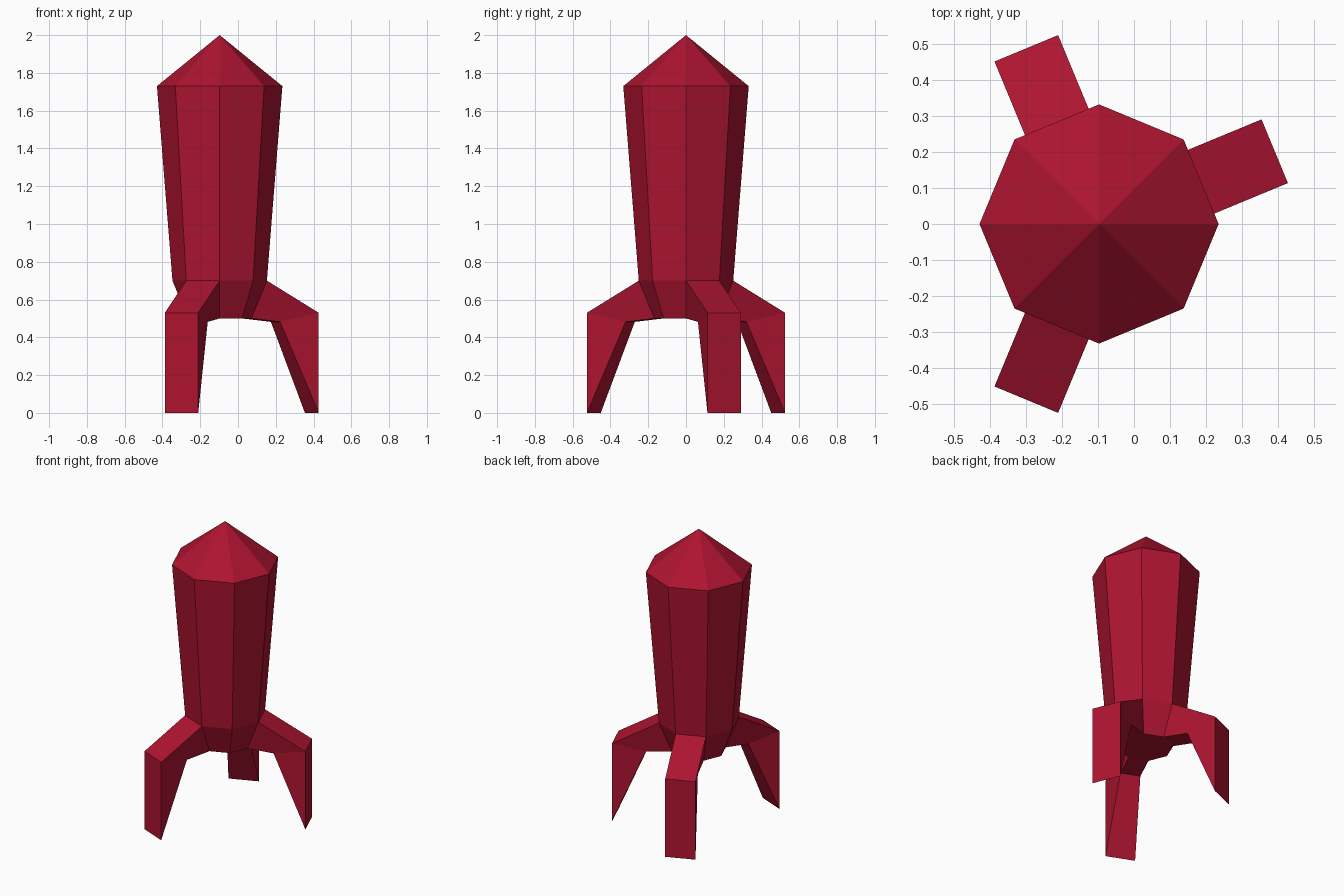
import bpy, bmesh
from math import sin, cos, pi, radians
from mathutils import Vector

if "Cube" in bpy.data.objects:
    bpy.data.objects.remove(bpy.data.objects["Cube"])

CX = -0.097          # hull axis
SIDES = 8
HALF = pi / SIDES

red = bpy.data.materials.new("crimson")
red.diffuse_color = (0.42, 0.007, 0.03, 1)
red.use_nodes = True
red.node_tree.nodes["Principled BSDF"].inputs["Base Color"].default_value = red.diffuse_color


def finish(name, bm):
    bmesh.ops.recalc_face_normals(bm, faces=bm.faces)
    mesh = bpy.data.meshes.new(name)
    bm.to_mesh(mesh)
    bm.free()
    mesh.materials.append(red)
    obj = bpy.data.objects.new(name, mesh)
    bpy.context.collection.objects.link(obj)


# Hull: stacked octagon rings closed by a pointed nose and a flat base
bm = bmesh.new()
rings = []
for r, z in [(0.168, 0.5), (0.25, 0.7), (0.332, 1.73)]:
    rings.append([bm.verts.new((CX + r * cos(2 * HALF * i), r * sin(2 * HALF * i), z))
                  for i in range(SIDES)])
tip = bm.verts.new((CX, 0, 2))
bm.faces.new(rings[0][::-1])
for i in range(SIDES):
    j = (i + 1) % SIDES
    for lo, hi in zip(rings, rings[1:]):
        bm.faces.new((lo[i], lo[j], hi[j], hi[i]))
    bm.faces.new((rings[-1][i], rings[-1][j], tip))
finish("hull", bm)


# Legs: each grows out of one lower hull face and ends in a knife-edge foot
def leg(name, angle):
    bm = bmesh.new()
    out = Vector((cos(angle), sin(angle), 0))
    side = Vector((-sin(angle), cos(angle), 0))

    def edge(r, half_width, z):
        mid = Vector((CX, 0, z)) + out * r
        return [bm.verts.new(mid + side * s * half_width) for s in (-1, 1)]

    top = edge(0.25 * cos(HALF), 0.25 * sin(HALF), 0.7)
    base = edge(0.168 * cos(HALF), 0.168 * sin(HALF), 0.5)
    shoulder = edge(0.528, 0.0957, 0.53)
    knee = edge(0.32, 0.064, 0.482)
    foot = edge(0.528, 0.0957, 0)
    for a, b in [(top, shoulder), (shoulder, foot), (foot, knee), (knee, base)]:
        bm.faces.new((a[0], a[1], b[1], b[0]))
    for s in (0, 1):
        bm.faces.new((top[s], shoulder[s], knee[s], base[s]))
        bm.faces.new((shoulder[s], foot[s], knee[s]))
    finish(name, bm)


for name, deg in [("right_leg", 22.5), ("back_leg", 112.5), ("front_leg", -112.5)]:
    leg(name, radians(deg))
